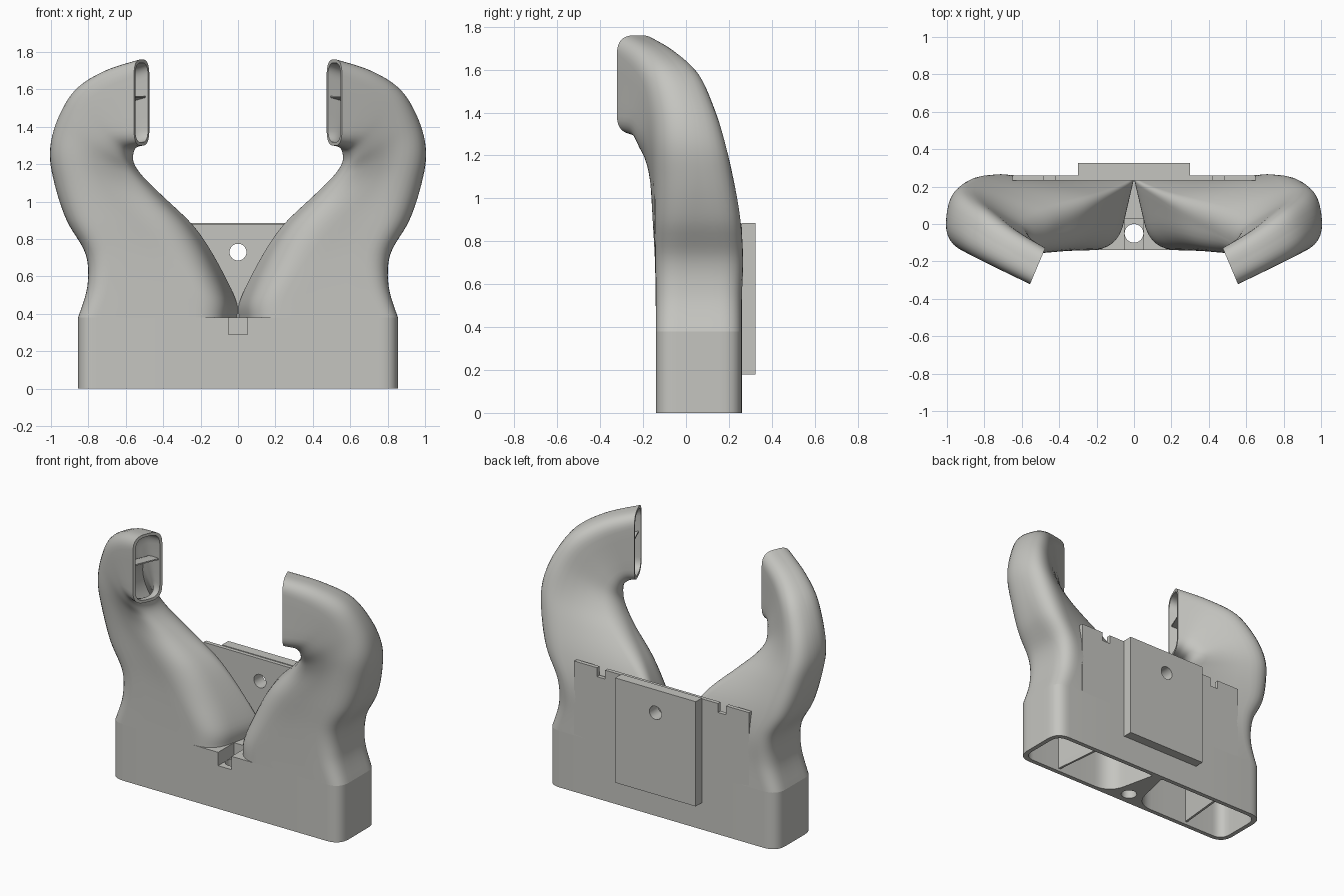
import bpy, bmesh, math
from mathutils import Vector

cube = bpy.data.objects.get("Cube")
if cube:
    bpy.data.objects.remove(cube, do_unlink=True)

grey = bpy.data.materials.new("light_grey_plastic")
grey.use_nodes = True
COLOUR = (0.56, 0.56, 0.53, 1)
grey.diffuse_color = COLOUR
grey.node_tree.nodes["Principled BSDF"].inputs["Base Color"].default_value = COLOUR


def activate(obj):
    bpy.ops.object.select_all(action='DESELECT')
    obj.select_set(True)
    bpy.context.view_layer.objects.active = obj


def shade(obj):
    activate(obj)
    bpy.ops.object.shade_smooth_by_angle(angle=math.radians(35))


def finish(name, bm):
    bm.normal_update()
    bmesh.ops.recalc_face_normals(bm, faces=bm.faces)
    mesh = bpy.data.meshes.new(name)
    bm.to_mesh(mesh)
    bm.free()
    obj = bpy.data.objects.new(name, mesh)
    bpy.context.collection.objects.link(obj)
    mesh.materials.append(grey)
    shade(obj)
    return obj


def loft(name, rings, side=1, closed=False):
    """Skin a list of equal-length rings; closed joins the last ring to the first."""
    bm = bmesh.new()
    rows = [[bm.verts.new((p.x * side, p.y, p.z)) for p in ring] for ring in rings]
    pairs = list(zip(rows, rows[1:]))
    if closed:
        pairs.append((rows[-1], rows[0]))
    else:
        bm.faces.new(rows[0])
        bm.faces.new(rows[-1])
    for a, b in pairs:
        for i in range(len(a)):
            j = (i + 1) % len(a)
            bm.faces.new((a[i], a[j], b[j], b[i]))
    return finish(name, bm)


def box(name, low, high):
    bm = bmesh.new()
    bmesh.ops.create_cube(bm, size=1)
    for v in bm.verts:
        v.co = [lo + (c + 0.5) * (hi - lo) for c, lo, hi in zip(v.co, low, high)]
    return finish(name, bm)


def cylinder(name, centre, radius, depth, along_y=False):
    bm = bmesh.new()
    bmesh.ops.create_cone(bm, cap_ends=True, segments=32, radius1=radius, radius2=radius, depth=depth)
    for v in bm.verts:
        x, y, z = v.co
        v.co = Vector((x, z, -y) if along_y else (x, y, z)) + Vector(centre)
    return finish(name, bm)


def cut(target, cutters):
    for c in cutters:
        mod = target.modifiers.new("cut", 'BOOLEAN')
        mod.operation, mod.solver, mod.object = 'DIFFERENCE', 'EXACT', c
        activate(target)
        bpy.ops.object.modifier_apply(modifier=mod.name)
        bpy.data.objects.remove(c, do_unlink=True)
    shade(target)


def rounded(corners, radii, arc=8, straight=4):
    """Ring of points round a polygon with softened corners."""
    n = len(corners)
    spans = []
    for i, p in enumerate(corners):
        ends = []
        for q in (corners[i - 1], corners[(i + 1) % n]):
            d = q - p
            ends.append(p + d.normalized() * min(radii[i], d.length * 0.47))
        a, b = ends
        spans.append([a * (1 - t) ** 2 + p * 2 * t * (1 - t) + b * t * t
                      for t in (k / arc for k in range(arc + 1))])
    ring = []
    for i, span in enumerate(spans):
        nxt = spans[(i + 1) % n][0]
        ring += span + [span[-1].lerp(nxt, k / straight) for k in range(1, straight)]
    return ring


# Duct stations: inner xyz, outer xyz, inner and outer half thickness, turn, slant, radius
STATIONS = [
    (0, .06, .38, .855, .06, .38, .2, .2, 0, .09, .1),
    (.01, .045, .48, .805, .062, .55, .188, .203, 0, .09, .11),
    (.115, .012, .7, .815, .07, .72, .165, .213, 0, .09, .13),
    (.225, -.02, .87, .915, .07, .9, .152, .213, .02, .09, .16),
    (.39, -.065, 1.03, .98, .065, 1.1, .135, .2, .08, .08, .18),
    (.5, -.11, 1.13, 1, .055, 1.27, .125, .18, .16, .06, .17),
    (.56, -.155, 1.2, .955, .03, 1.44, .12, .155, .26, .04, .15),
    (.57, -.18, 1.26, .855, -.03, 1.6, .115, .135, .33, .02, .12),
    (.55, -.205, 1.29, .7, -.125, 1.7, .107, .115, .38, 0, .1),
    (.515, -.225, 1.3, .515, -.225, 1.76, .105, .105, .39, 0, .085),
]


def smooth_path(rows, steps=6):
    """Catmull-Rom interpolation of the station rows."""
    out = []
    for i in range(len(rows) - 1):
        a, b, c, d = rows[max(i - 1, 0)], rows[i], rows[i + 1], rows[min(i + 2, len(rows) - 1)]
        for k in range(steps):
            t = k / steps
            out.append([q + 0.5 * t * (r - p + t * (2 * p - 5 * q + 4 * r - s + t * (3 * (q - r) + s - p)))
                        for p, q, r, s in zip(a, b, c, d)])
    return out + [list(rows[-1])]


def corners_of(s, wall=0.0):
    inner, outer = Vector(s[:3]), Vector(s[3:6])
    half_in, half_out, turn, slant = s[6:10]
    v = Vector((-turn, math.sqrt(1 - turn * turn), 0))
    u = (outer - inner).normalized()
    c = [inner + v * half_in, outer + v * half_out, outer - v * half_out, inner - v * half_in + u * slant]
    return [p + wall * ((c[i - 1] - p).normalized() + (c[(i + 1) % 4] - p).normalized())
            for i, p in enumerate(c)]


def section(s, wall=0.0):
    slant, r = s[9], max(s[10] - wall * 0.7, 0.02)
    return rounded(corners_of(s, wall), (max(r - slant, 0.015), r, r, r + slant / 2))


def divider(s):
    ib, ob, of, fi = corners_of(s, 0.015)
    mid = 0.58
    return [ib.lerp(ob, mid - .01), ib.lerp(ob, mid + .01), fi.lerp(of, mid + .01), fi.lerp(of, mid - .01)]


def at_height(ring, z):
    return [Vector((p.x, p.y, z)) for p in ring]


path = smooth_path(STATIONS)
walls = [0.03 - 0.012 * i / (len(path) - 1) for i in range(len(path))]
outer_rings = [section(s) for s in path]
inner_rings = [section(s, w) for s, w in zip(path, walls)]
vane_rings = [divider(s) for s in path[:-1]]
vane_rings.insert(0, at_height(vane_rings[0], 0.02))

# Curved hollow ducts with a dividing vane inside
for side, word in ((1, "left"), (-1, "right")):
    loft(word + "_duct", outer_rings + inner_rings[::-1], side, closed=True)
    loft(word + "_duct_vane", vane_rings, side)

# Base block with two air inlets, a screw hole and a front slot
plan = rounded([Vector((x, y, 0)) for x, y in ((-.855, .26), (.855, .26), (.855, -.14), (-.855, -.14))], [.1] * 4)
base = loft("base", [plan, at_height(plan, .38)])
inlets = [loft("inlet_cutter", [at_height(inner_rings[0], z) for z in (-.1, .5)], side) for side in (1, -1)]
cut(base, inlets + [
    cylinder("screw_cutter", (0, -.05, .2), .05, 1),
    box("slot_cutter", (-.05, -.3, .29), (.05, .03, .5)),
])

# Rear wall with two notches, and the thicker mounting panel
wall = box("rear_wall", (-.65, .233, .38), (.65, .26, .88))
cut(wall, [box("notch_cutter", (x - .03, .1, .82), (x + .03, .4, 1)) for x in (-.45, .45)])
panel = box("mounting_panel", (-.3, .258, .18), (.3, .325, .885))
for part in (wall, panel):
    cut(part, [cylinder("mount_hole_cutter", (0, .25, .73), .045, .5, along_y=True)])
